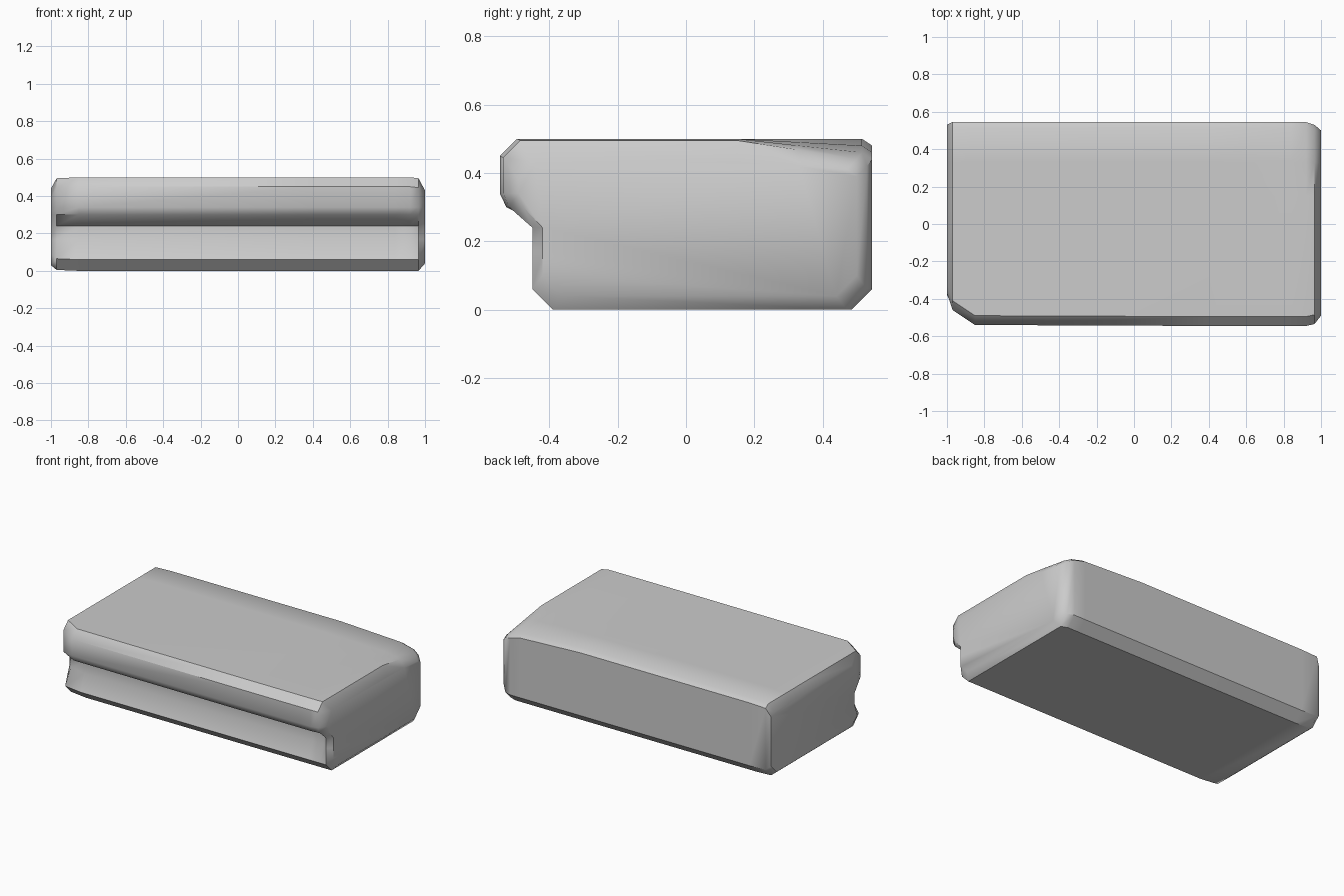
import bpy
import bmesh
import math

# Remove the default object
default_object = bpy.data.objects.get("Cube")
if default_object:
    bpy.data.objects.remove(default_object, do_unlink=True)


def make_material(name, colour):
    material = bpy.data.materials.new(name)
    material.use_nodes = True
    material.diffuse_color = colour
    shader = material.node_tree.nodes["Principled BSDF"]
    shader.inputs["Base Color"].default_value = colour
    return material


def cross_section(lip, base, groove, back, top, rear_top, bottom):
    """Side outline (y, z) of the slab: foot, groove, lip, top and back."""
    overhang = max(base - lip, 0)
    return [
        (base + 0.06, bottom),
        (base, bottom + 0.06),
        (groove, 0.17),
        (groove, 0.24),
        (lip + overhang * 0.2, 0.30),
        (lip, 0.34),
        (lip, top - 0.05),
        (lip + 0.05, top),
        (0.15, top),
        (0.33, (top + rear_top) / 2),
        (back - 0.03, rear_top),
        (back, rear_top - 0.02),
        (back, bottom + 0.06),
        (back - 0.06, bottom),
    ]


def loft(name, stations, material):
    """Skin a closed solid through outlines placed along x."""
    bm = bmesh.new()
    rings = []
    for x, *shape in stations:
        rings.append([bm.verts.new((x, y, z)) for y, z in cross_section(*shape)])
    for first, second in zip(rings, rings[1:]):
        for i in range(len(first)):
            j = (i + 1) % len(first)
            bm.faces.new((first[i], first[j], second[j], second[i]))
    bm.faces.new(rings[0])
    bm.faces.new(rings[-1])
    bmesh.ops.recalc_face_normals(bm, faces=bm.faces)
    mesh = bpy.data.meshes.new(name)
    bm.to_mesh(mesh)
    bm.free()
    mesh.materials.append(material)
    slab = bpy.data.objects.new(name, mesh)
    bpy.context.collection.objects.link(slab)
    return slab


stone = make_material("stone_grey", (0.6, 0.6, 0.6, 1))

# Worn stone step: x, lip, base, groove, back, top, rear top, bottom
stations = [
    (-1.0, -0.37, -0.38, -0.35, 0.53, 0.44, 0.44, 0.03),
    (-0.97, -0.46, -0.44, -0.38, 0.545, 0.495, 0.495, 0.005),
    (-0.85, -0.54, -0.45, -0.41, 0.545, 0.5, 0.5, 0),
    (0.4, -0.545, -0.45, -0.41, 0.545, 0.5, 0.5, 0),
    (0.84, -0.545, -0.45, -0.41, 0.545, 0.5, 0.48, 0),
    (0.92, -0.545, -0.45, -0.41, 0.545, 0.5, 0.46, 0),
    (0.965, -0.535, -0.45, -0.45, 0.53, 0.495, 0.44, 0),
    (1.0, -0.49, -0.42, -0.42, 0.50, 0.43, 0.41, 0.04),
]
step = loft("stone_step", stations, stone)

# Smooth the worn curves, keep the chipped edges crisp
bpy.ops.object.select_all(action="DESELECT")
step.select_set(True)
bpy.context.view_layer.objects.active = step
bpy.ops.object.shade_smooth_by_angle(angle=math.radians(42))
